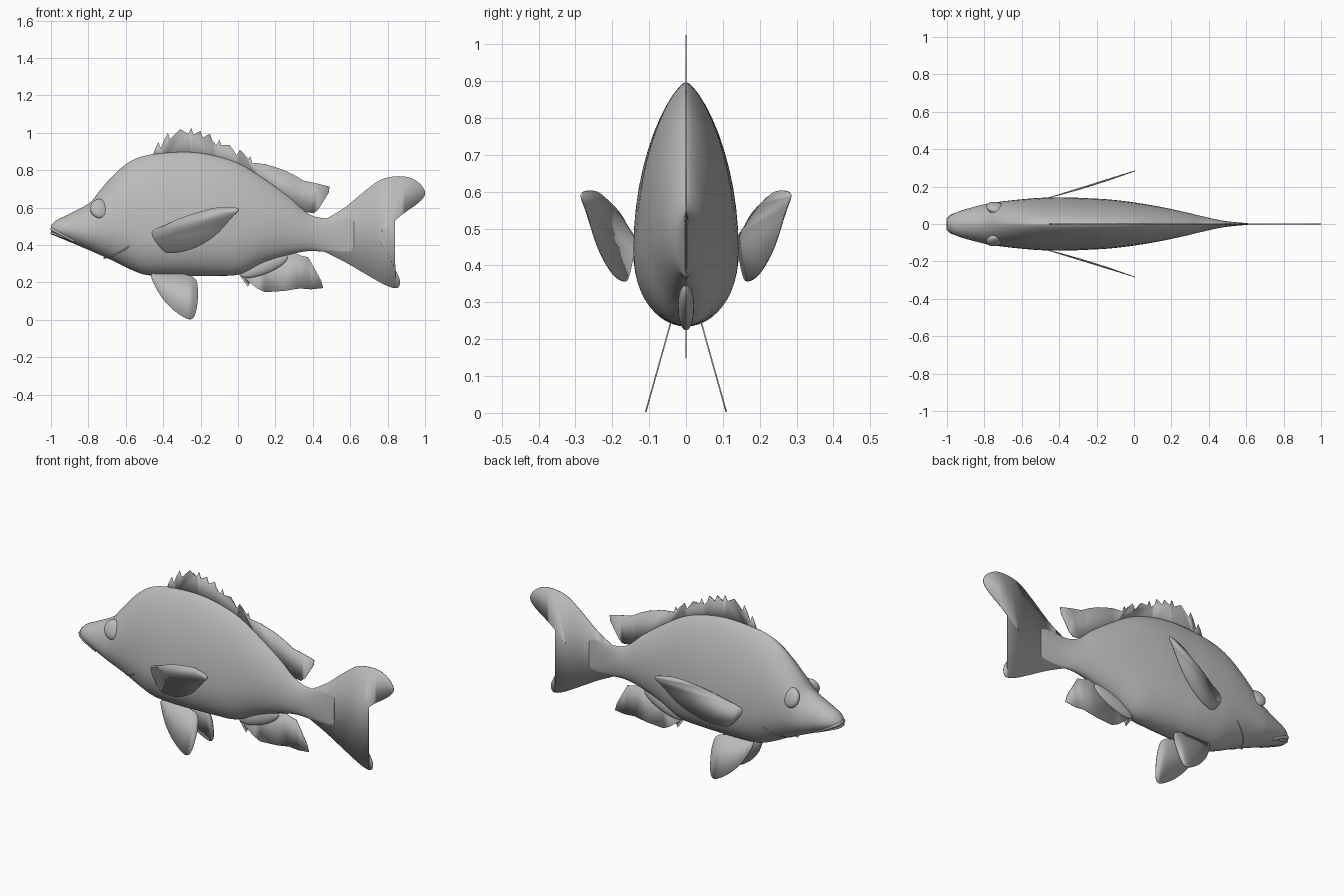
import bpy, bmesh, math
from mathutils import Vector

cube = bpy.data.objects.get("Cube")
if cube:
    bpy.data.objects.remove(cube, do_unlink=True)

GREY = (0.5, 0.5, 0.5, 1)
grey = bpy.data.materials.new("plain grey")
grey.use_nodes = True
grey.diffuse_color = GREY
grey.node_tree.nodes["Principled BSDF"].inputs["Base Color"].default_value = GREY

# Body stations: x, back height, belly height, half width
STATIONS = [
    (-1, .505, .458, .025), (-.975, .53, .448, .05), (-.92, .558, .425, .073),
    (-.79, .628, .37, .108), (-.74, .69, .348, .116), (-.66, .78, .312, .126),
    (-.58, .845, .272, .134), (-.5, .877, .242, .14), (-.39, .893, .235, .143),
    (-.25, .897, .235, .138), (-.12, .877, .235, .13), (.01, .834, .244, .114),
    (.14, .754, .305, .092), (.28, .652, .35, .062), (.38, .565, .368, .038),
    (.48, .543, .363, .017), (.62, .56, .36, .003),
]


def station(x):
    """Smoothly interpolated back, belly and half width at x."""
    n = len(STATIONS)
    i = max(k for k in range(n - 1) if STATIONS[k][0] <= x or k == 0)

    def slope(k, c):
        a, b = STATIONS[max(k - 1, 0)], STATIONS[min(k + 1, n - 1)]
        return (b[c] - a[c]) / (b[0] - a[0])

    p, q = STATIONS[i], STATIONS[i + 1]
    h = q[0] - p[0]
    t = (x - p[0]) / h
    return [(1 + 2 * t) * (1 - t) ** 2 * p[c] + t * (1 - t) ** 2 * h * slope(i, c)
            + t * t * (3 - 2 * t) * q[c] + t * t * (t - 1) * h * slope(i + 1, c)
            for c in (1, 2, 3)]


def section(x):
    """Back, belly, half width, widest height and ridge sharpness at x."""
    top, low, wide = station(x)
    blend = min(1, abs(x + .3) / .7)
    mid = low + (top - low) * (.28 + .18 * blend)
    sharp = 1 + .4 * min(1, max(0, (x + 1) / .5))
    return top, low, wide, mid, sharp


def skin(x, z):
    """Half width of the body at a given x and height."""
    top, low, wide, mid, sharp = section(x)
    t = (z - mid) / ((top - mid) if z > mid else (mid - low))
    return wide * max(0, 1 - t * t) ** (sharp / 2 if z > mid else .5)


def finish(obj, angle=40):
    obj.data.materials.append(grey)
    bpy.ops.object.select_all(action='DESELECT')
    obj.select_set(True)
    bpy.context.view_layer.objects.active = obj
    bpy.ops.object.shade_smooth_by_angle(angle=math.radians(angle))
    return obj


def from_bmesh(name, bm):
    bmesh.ops.recalc_face_normals(bm, faces=bm.faces)
    mesh = bpy.data.meshes.new(name)
    bm.to_mesh(mesh)
    bm.free()
    obj = bpy.data.objects.new(name, mesh)
    bpy.context.collection.objects.link(obj)
    return obj


def build_body(rings=72, sides=48):
    bm = bmesh.new()
    loops = []
    for r in range(rings + 1):
        x = -1 + 1.62 * (r / rings) ** 1.3
        top, low, wide, mid, sharp = section(x)
        loop = []
        for s in range(sides):
            a = math.tau * s / sides
            c, up = math.cos(a), math.sin(a)
            y = math.copysign(wide * abs(c) ** (sharp if up > 0 else 1), c)
            z = mid + up * ((top - mid) if up > 0 else (mid - low))
            loop.append(bm.verts.new((x, y, z)))
        loops.append(loop)
    for a, b in zip(loops, loops[1:]):
        for s in range(sides):
            t = (s + 1) % sides
            bm.faces.new((a[s], a[t], b[t], b[s]))
    bm.faces.new(loops[0])
    bm.faces.new(loops[-1])
    finish(from_bmesh("body", bm), 60)


def rounded(points, steps=5):
    """Closed smooth outline through the points."""
    out = []
    n = len(points)
    for i in range(n):
        a, b, c, d = (Vector(points[(i + k) % n]) for k in (-1, 0, 1, 2))
        for s in range(steps):
            t = s / steps
            out.append(b + (c - a) * t / 2 + (a * 2 - b * 5 + c * 4 - d) * t * t / 2
                       + (b * 3 - a - c * 3 + d) * t ** 3 / 2)
    return out


def fin(name, outline, side=1, depth=lambda x, z: 0):
    """Thin sheet cut to an outline; depth gives its sideways position."""
    bm = bmesh.new()
    verts = [bm.verts.new((x, side * depth(x, z), z)) for x, z in outline]
    face = bm.faces.new(verts)
    bmesh.ops.triangulate(bm, faces=[face])
    obj = from_bmesh(name, bm)
    solid = obj.modifiers.new("thickness", 'SOLIDIFY')
    solid.thickness = .004
    solid.offset = 0
    return finish(obj)


def cord(name, points, radius):
    curve = bpy.data.curves.new(name, 'CURVE')
    curve.dimensions = '3D'
    curve.bevel_depth = radius
    curve.bevel_resolution = 2
    curve.use_fill_caps = True
    spline = curve.splines.new('POLY')
    spline.points.add(len(points) - 1)
    for p, co in zip(spline.points, points):
        p.co = (*co, 1)
    curve.materials.append(grey)
    obj = bpy.data.objects.new(name, curve)
    bpy.context.collection.objects.link(obj)


def ball(name, place, size, turn):
    bpy.ops.mesh.primitive_uv_sphere_add(segments=32, ring_count=16, location=place, rotation=turn)
    obj = bpy.context.object
    obj.name = name
    obj.scale = size
    finish(obj, 60)


build_body()

# Tail fin
fin("tail_fin", rounded([
    (.4, .5), (.48, .545), (.57, .6), (.68, .69), (.76, .747), (.84, .767), (.92, .76),
    (.98, .72), (1, .674), (.97, .63), (.89, .572), (.81, .513), (.754, .44),
    (.786, .37), (.84, .27), (.866, .21), (.85, .17), (.786, .187), (.68, .246),
    (.57, .31), (.47, .36), (.4, .4)]))

# Dorsal fin: spiny front, soft rear lobe, root hidden in the back
spines = [(-.425, .95), (-.375, 1), (-.31, 1.02), (-.25, 1.025), (-.2, 1.01),
          (-.15, .995), (-.1, .965), (-.045, .935), (.01, .91), (.065, .875)]
dorsal = [(-.455, .88)]
for x, z in spines:
    dorsal += [(x - .016, z - .03), (x, z), (x + .012, z - .035)]
dorsal += [(.15, .832), (.24, .803), (.3, .775), (.35, .745), (.42, .73), (.49, .712),
           (.485, .68), (.46, .64), (.43, .59), (.406, .57), (.37, .575), (.33, .59)]
dorsal += [(x, station(x)[0] - .04) for x in (.28, .14, 0, -.12, -.25, -.4)]
fin("dorsal_fin", dorsal)

# Anal fin with its fleshy base
fin("anal_fin", [
    (0, .25), (.053, .176), (.064, .2), (.1, .17), (.144, .148), (.15, .178), (.2, .162),
    (.25, .155), (.33, .168), (.39, .163), (.455, .17), (.445, .21), (.42, .255),
    (.395, .3), (.375, .335), (.34, .342), (.28, .37), (.14, .34)])
ball("anal_fin_base", (.14, 0, .288), (.135, .022, .042), (0, math.radians(-22), 0))

# Paired parts
pectoral = rounded([
    (-.46, .465), (-.39, .505), (-.31, .543), (-.2, .578), (-.1, .602), (.003, .594),
    (-.04, .54), (-.123, .45), (-.23, .385), (-.337, .358), (-.4, .372)])
pelvic = rounded([
    (-.46, .25), (-.43, .155), (-.374, .08), (-.31, .027), (-.257, .003), (-.23, .027),
    (-.216, .096), (-.214, .166), (-.235, .225), (-.33, .25)])
for side, label in ((1, "left"), (-1, "right")):
    fin(label + "_pectoral_fin", pectoral, side,
        lambda x, z: .14 + .25 * (x + .46) + .13 * (x + .46) ** 2)
    fin(label + "_pelvic_fin", pelvic, side, lambda x, z: .11 - .28 * z)
    ball(label + "_eye", (-.738, side * .086, .594), (.053, .026, .055),
         (side * math.radians(22), 0, side * math.radians(-12)))
    gill = [(-.72 + .14 * t, .33 + .065 * t ** 1.5) for t in (k / 10 for k in range(11))]
    cord(label + "_gill_edge", [(x, side * (skin(x, z) - .002), z) for x, z in gill], .004)

# Lips wrapped round the snout
for label, lift, radius in (("upper_lip", .011, .009), ("lower_lip", -.008, .008)):
    half = [(-.995 + .12 * t, .474 - .052 * t + lift * (1 - t)) for t in (k / 12 for k in range(13))]
    ring = [(x, skin(x, z) - .004, z) for x, z in half]
    cord(label, [(x, -y, z) for x, y, z in reversed(ring)] + ring, radius)
